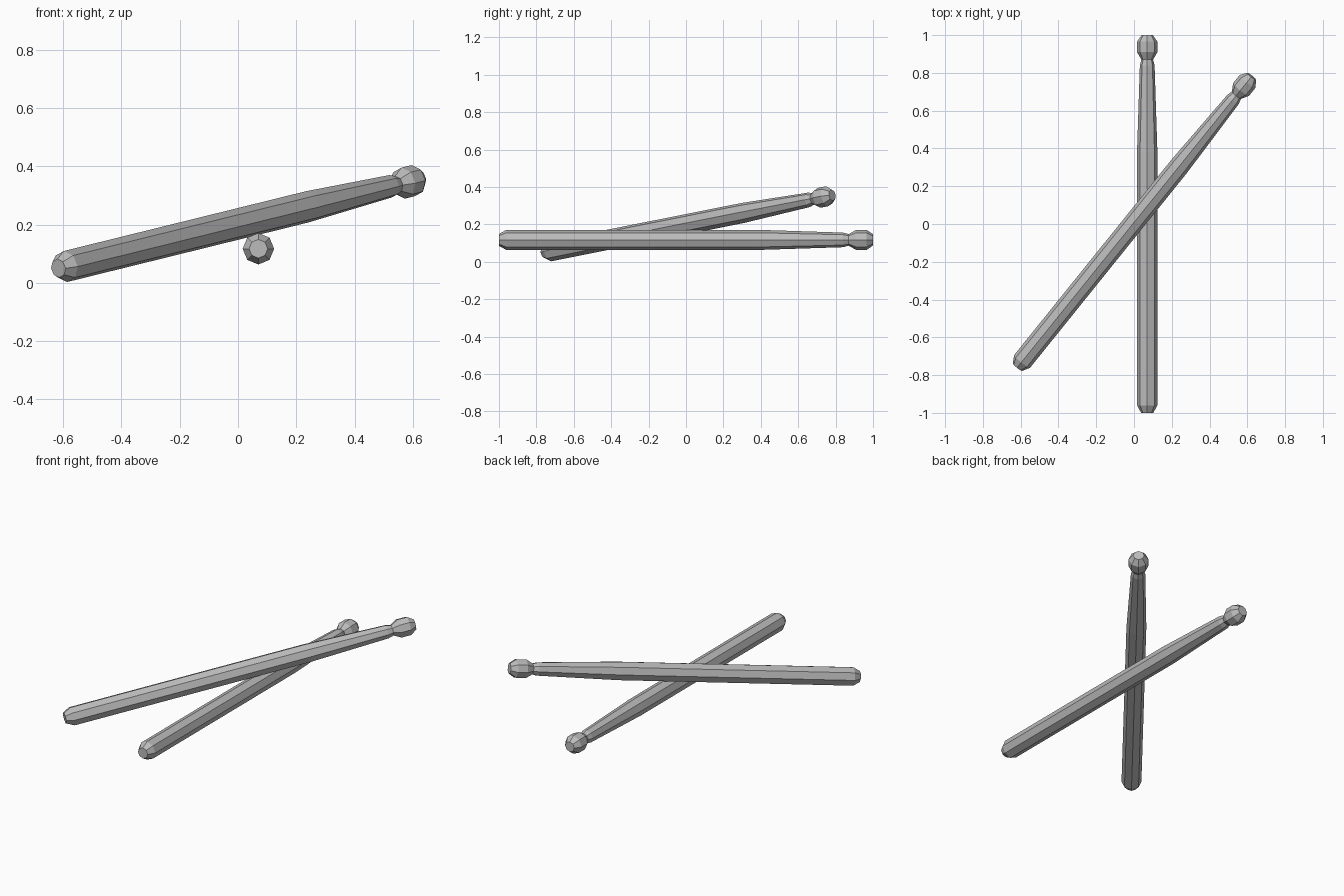
import bpy
import bmesh
from math import cos, sin, pi
from mathutils import Matrix, Vector

if "Cube" in bpy.data.objects:
    bpy.data.objects.remove(bpy.data.objects["Cube"], do_unlink=True)

SIDES = 8

# One flat grey for both sticks
grey = bpy.data.materials.new("grey")
grey.use_nodes = True
colour = (0.5, 0.5, 0.5, 1.0)
grey.diffuse_color = colour
grey.node_tree.nodes["Principled BSDF"].inputs["Base Color"].default_value = colour

# Stick outline from butt to tip: (distance along y, radius)
PROFILE = [
    (-1.0, 0.032), (-0.96, 0.054), (0.38, 0.054), (0.84, 0.039),
    (0.87, 0.031), (0.91, 0.054), (0.965, 0.054), (1.0, 0.030),
]


def make_stick(name, centre, direction):
    """Lathe the outline into an eight-sided stick lying along direction."""
    bm = bmesh.new()
    rings = []
    for y, r in PROFILE:
        angles = [2 * pi * i / SIDES for i in range(SIDES)]
        rings.append([bm.verts.new((r * cos(a), y, r * sin(a))) for a in angles])
    for a, b in zip(rings, rings[1:]):
        for i in range(SIDES):
            j = (i + 1) % SIDES
            bm.faces.new((a[i], a[j], b[j], b[i]))
    bm.faces.new(rings[0])
    bm.faces.new(rings[-1])
    bmesh.ops.recalc_face_normals(bm, faces=bm.faces)

    # Aim the stick, keeping one long edge uppermost
    along = Vector(direction).normalized()
    side = along.cross(Vector((0, 0, 1))).normalized()
    up = side.cross(along)
    turn = Matrix((side, along, up)).transposed().to_4x4()
    bm.transform(Matrix.Translation(centre) @ turn)

    mesh = bpy.data.meshes.new(name)
    bm.to_mesh(mesh)
    bm.free()
    mesh.materials.append(grey)
    stick = bpy.data.objects.new(name, mesh)
    bpy.context.collection.objects.link(stick)
    return stick


# Lower stick lies level, upper stick crosses over it
make_stick("lower_drumstick", (0.07, 0, 0.117), (0, 1, 0))
make_stick("upper_drumstick", (0.003, 0.012, 0.203), (0.62, 0.77, 0.153))
